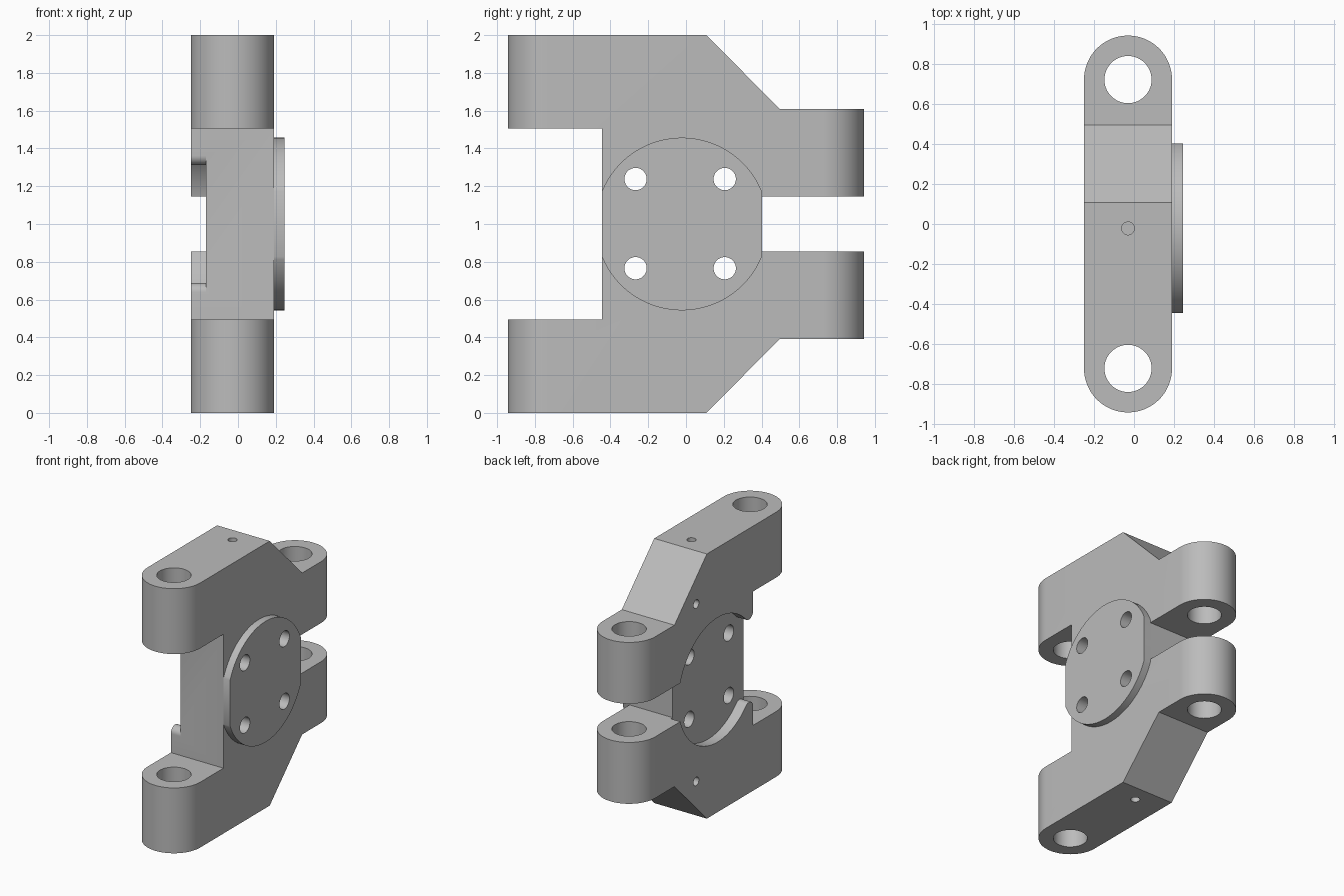
import bpy
import bmesh
from math import cos, sin, pi, radians, sqrt, atan2
from mathutils import Vector

if "Cube" in bpy.data.objects:
    bpy.data.objects.remove(bpy.data.objects["Cube"], do_unlink=True)

steel = bpy.data.materials.new("plain_grey")
steel.use_nodes = True
grey = (0.5, 0.5, 0.5, 1)
steel.diffuse_color = grey
steel.node_tree.nodes["Principled BSDF"].inputs["Base Color"].default_value = grey

X0, X1 = -0.25, 0.19            # plate thickness
XM = (X0 + X1) / 2
FRONT, BACK = -0.445, 0.402     # inner ends of the two gaps
HUB_Y, HUB_Z = -0.022, 1.0
PIN_Y, END_R = 0.722, 0.22


def arc(cx, cy, r, start, end, n=48):
    return [(cx + r * cos(start + (end - start) * i / n),
             cy + r * sin(start + (end - start) * i / n)) for i in range(n + 1)]


def prism(name, outline, axis, low, high):
    """Extrude an outline along x (outline in y, z) or along z (outline in x, y)."""
    bm = bmesh.new()
    place = (lambda p, t: (t, *p)) if axis == "x" else (lambda p, t: (*p, t))
    face = bm.faces.new([bm.verts.new(place(p, low)) for p in outline])
    ext = bmesh.ops.extrude_face_region(bm, geom=[face])
    verts = [v for v in ext["geom"] if isinstance(v, bmesh.types.BMVert)]
    shift = Vector((high - low, 0, 0) if axis == "x" else (0, 0, high - low))
    bmesh.ops.translate(bm, verts=verts, vec=shift)
    bmesh.ops.recalc_face_normals(bm, faces=bm.faces)
    mesh = bpy.data.meshes.new(name)
    bm.to_mesh(mesh)
    bm.free()
    mesh.materials.append(steel)
    obj = bpy.data.objects.new(name, mesh)
    bpy.context.collection.objects.link(obj)
    return obj


def drill(name, cx, cy, r, axis, low, high):
    return prism(name, arc(cx, cy, r, 0, 2 * pi)[:-1], axis, low, high)


def cut(obj, cutter, operation="DIFFERENCE"):
    mod = obj.modifiers.new("cut", "BOOLEAN")
    mod.operation, mod.solver, mod.object = operation, "EXACT", cutter
    bpy.context.view_layer.objects.active = obj
    bpy.ops.object.modifier_apply(modifier=mod.name)
    bpy.data.objects.remove(cutter, do_unlink=True)


# Side outline, upper half mirrored to the lower half
upper = [(BACK, 1.146), (1, 1.146), (1, 1.61), (0.495, 1.61),
         (0.108, 2), (-1, 2), (-1, 1.506), (FRONT, 1.506)]
lower = [(y, 2 - z) for y, z in reversed(upper)]
body = prism("bracket_body", upper + lower, "x", X0, X1)

# Rounded ends in plan
plan = (arc(XM, PIN_Y, END_R, 0, pi) + arc(XM, -PIN_Y, END_R, pi, 2 * pi))
cut(body, prism("plan_cutter", plan, "z", -0.1, 2.1), "INTERSECT")

# Pin bores and small blind holes
for side in (-1, 1):
    cut(body, drill("bore_cutter", XM, side * PIN_Y, 0.118, "z", -0.1, 2.1))
for low, high in ((-0.1, 0.3), (1.7, 2.1)):
    cut(body, drill("grease_cutter", XM, HUB_Y, 0.032, "z", low, high))
for z in (0.33, 1.67):
    cut(body, drill("side_hole_cutter", 0.235, z, 0.032, "x", X0 - 0.1, XM))

# Round recess, opening to the front with rounded lips
R, LIP = 0.47, 0.05
lip_y = FRONT + LIP
dy = HUB_Y - lip_y
dz = sqrt((R + LIP) ** 2 - dy ** 2)
turn = atan2(dz, -dy)
lip = arc(lip_y, HUB_Z + dz, LIP, pi, turn + pi, 16)
lip = [(y, z) for y, z in arc(lip_y, HUB_Z + dz, LIP, pi, 2 * pi - atan2(dz, dy), 16)]
bowl = arc(HUB_Y, HUB_Z, R, turn, -turn, 96)
lip_low = [(y, 2 * HUB_Z - z) for y, z in reversed(lip)]
mouth = [(-0.6, HUB_Z - dz), (-0.6, HUB_Z + dz)]
cut(body, prism("recess_cutter", lip + bowl[1:-1] + lip_low + mouth, "x", X0 - 0.1, -0.17))

# Raised flange, a disc trimmed flat at front and back
r = 0.457
a, b = pi - atan2(sqrt(r * r - (HUB_Y - FRONT) ** 2), HUB_Y - FRONT), 0
b = atan2(sqrt(r * r - (BACK - HUB_Y) ** 2), BACK - HUB_Y)
disc = arc(HUB_Y, HUB_Z, r, b, a, 64) + arc(HUB_Y, HUB_Z, r, -a, -b, 64)
flange = prism("flange", disc, "x", X1, 0.245)

# Four bolt holes through flange and body
for part in (body, flange):
    for y in (-0.267, 0.205):
        for z in (0.766, 1.238):
            cut(part, drill("bolt_cutter", y, z, 0.059, "x", -0.5, 0.5))

for part in (body, flange):
    bpy.ops.object.select_all(action="DESELECT")
    part.select_set(True)
    bpy.context.view_layer.objects.active = part
    bpy.ops.object.shade_smooth_by_angle(angle=radians(30))
